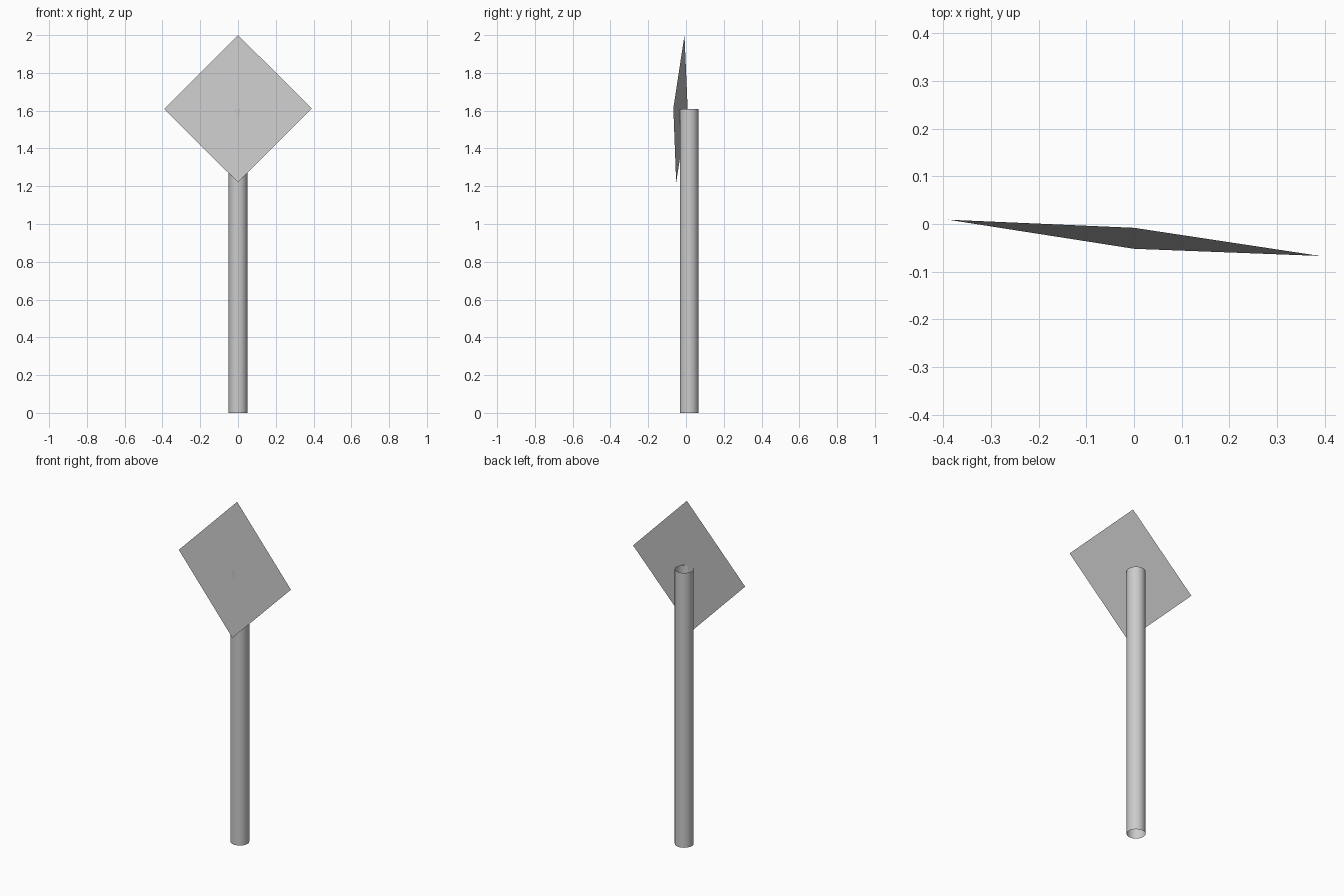
import bpy

if "Cube" in bpy.data.objects:
    bpy.data.objects.remove(bpy.data.objects["Cube"])

# Post: open-ended round tube standing on the ground
POST_R, POST_H, POST_Y = 0.05, 1.61, 0.017
bpy.ops.mesh.primitive_cylinder_add(vertices=32, radius=POST_R, depth=POST_H,
                                    end_fill_type='NOTHING',
                                    location=(0, POST_Y, POST_H / 2))
bpy.context.object.name = "post"
bpy.ops.object.shade_smooth_by_angle()

# Sign panel: thin flat diamond, slightly turned and tilted against the post
corners = [(0, -0.052, 1.22), (0.39, -0.067, 1.612),
           (0, -0.008, 2.0), (-0.39, 0.009, 1.608)]
mesh = bpy.data.meshes.new("sign_panel")
mesh.from_pydata(corners, [], [(0, 1, 2, 3)])
panel = bpy.data.objects.new("sign_panel", mesh)
bpy.context.collection.objects.link(panel)
